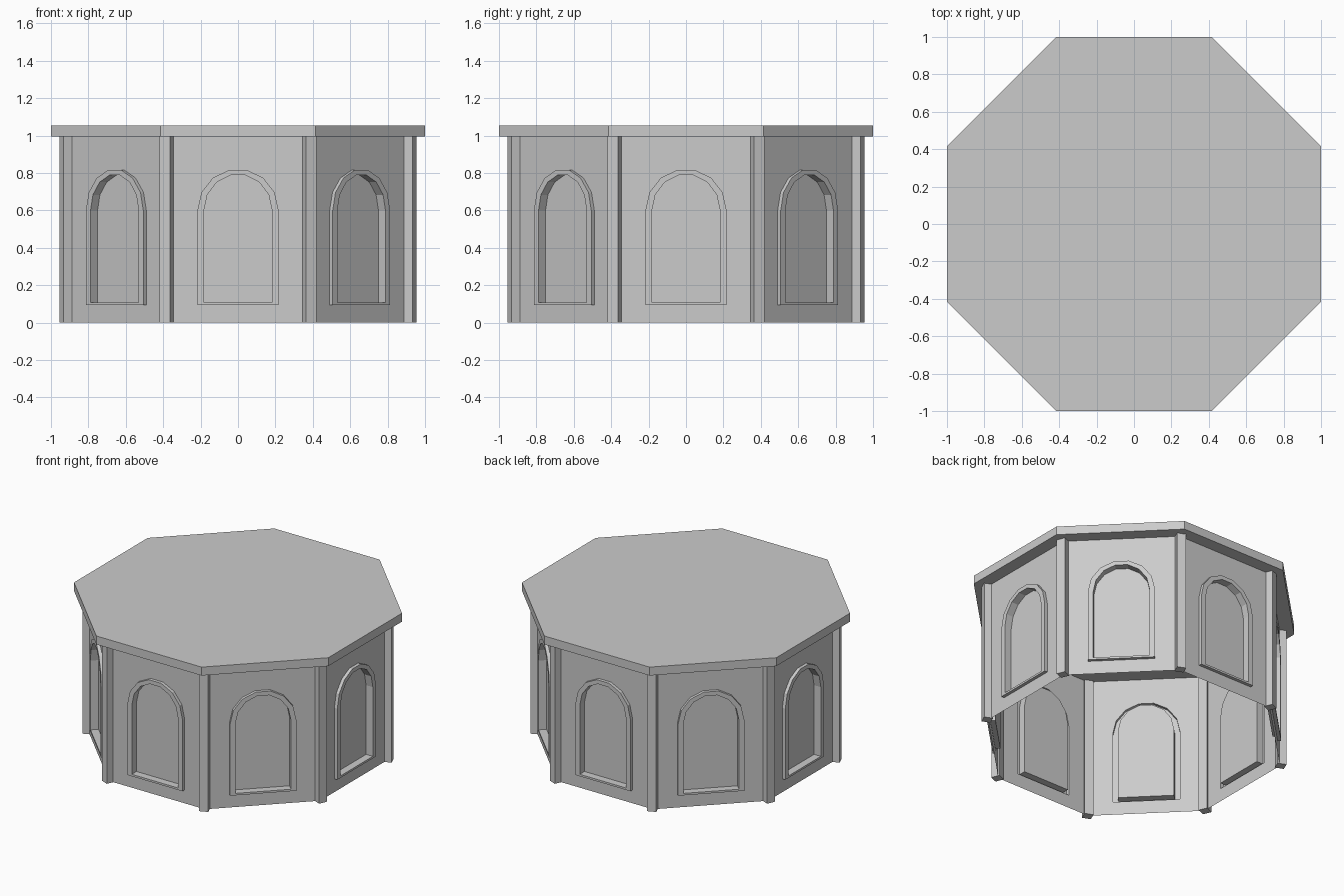
import bpy, bmesh
from math import pi, sin, cos, tan, radians
from mathutils import Matrix, Vector

if "Cube" in bpy.data.objects:
    bpy.data.objects.remove(bpy.data.objects["Cube"])

APOTHEM = 0.91      # wall distance from centre
FRAME = 0.933       # front plane of window frames
PANEL = 0.88        # recessed window panel plane
WALL_TOP = 0.995
ROOF_TOP = 1.055


def new_object(name, bm):
    mesh = bpy.data.meshes.new(name)
    bm.to_mesh(mesh)
    bm.free()
    obj = bpy.data.objects.new(name, mesh)
    bpy.context.collection.objects.link(obj)
    return obj


def arch(bm, half, rise, bottom, dist, spring=0.60, segs=7):
    """Ring of vertices for an arched outline on the plane y = -dist."""
    pts = [(-half, bottom), (half, bottom)]
    pts += [(half * cos(pi * i / segs), spring + rise * sin(pi * i / segs))
            for i in range(segs + 1)]
    return [bm.verts.new((x, -dist, z)) for x, z in pts]


def bridge(bm, a, b):
    for i in range(len(a)):
        j = (i + 1) % len(a)
        bm.faces.new((a[i], a[j], b[j], b[i]))


def loop_edges(bm, ring):
    return [bm.edges.new((ring[i], ring[(i + 1) % len(ring)])) for i in range(len(ring))]


# wall sheet with outset arched frame and recessed panel
def make_wall(index):
    bm = bmesh.new()
    w = APOTHEM * tan(pi / 8)
    border = [bm.verts.new((x, -APOTHEM, z)) for x, z in
              ((-w, 0), (w, 0), (w, WALL_TOP), (-w, WALL_TOP))]
    base = arch(bm, 0.217, 0.222, 0.094, APOTHEM)
    outer = arch(bm, 0.217, 0.222, 0.094, FRAME)
    inner = arch(bm, 0.182, 0.193, 0.108, FRAME)
    back = arch(bm, 0.182, 0.193, 0.108, PANEL)
    edges = loop_edges(bm, border) + loop_edges(bm, base)
    bmesh.ops.triangle_fill(bm, edges=edges, use_beauty=True, normal=Vector((0, -1, 0)))
    bridge(bm, base, outer)
    bridge(bm, outer, inner)
    bridge(bm, inner, back)
    bm.faces.new(back)
    for f in bm.faces:      # fill direction faces outward
        f.normal_update()
        if f.normal.y > 0.5:
            f.normal_flip()
    bm.transform(Matrix.Rotation(index * pi / 4, 4, 'Z'))
    new_object(f"wall_{index + 1}", bm)


# square post on each corner
def make_post(index):
    bm = bmesh.new()
    bmesh.ops.create_cube(bm, size=1)
    bm.transform(Matrix.Rotation(radians(22.5 + 45 * index), 4, 'Z')
                 @ Matrix.Translation((0.991, 0, WALL_TOP / 2))
                 @ Matrix.Diagonal((0.06, 0.06, WALL_TOP, 1)))
    new_object(f"corner_post_{index + 1}", bm)


for i in range(8):
    make_wall(i)
    make_post(i)

# octagonal roof slab
bm = bmesh.new()
r = 1 / cos(pi / 8)
bmesh.ops.create_cone(bm, cap_ends=True, segments=8, radius1=r, radius2=r,
                      depth=ROOF_TOP - WALL_TOP)
ang = pi / 8 - math_angle if (math_angle := 0) else pi / 8
v = bm.verts[:][0].co
# align so flat sides face the axes
off = Vector((v.x, v.y)).angle_signed(Vector((cos(ang), sin(ang))))
bm.transform(Matrix.Translation((0, 0, (ROOF_TOP + WALL_TOP) / 2))
             @ Matrix.Rotation(-off, 4, 'Z'))
new_object("roof_slab", bm)
